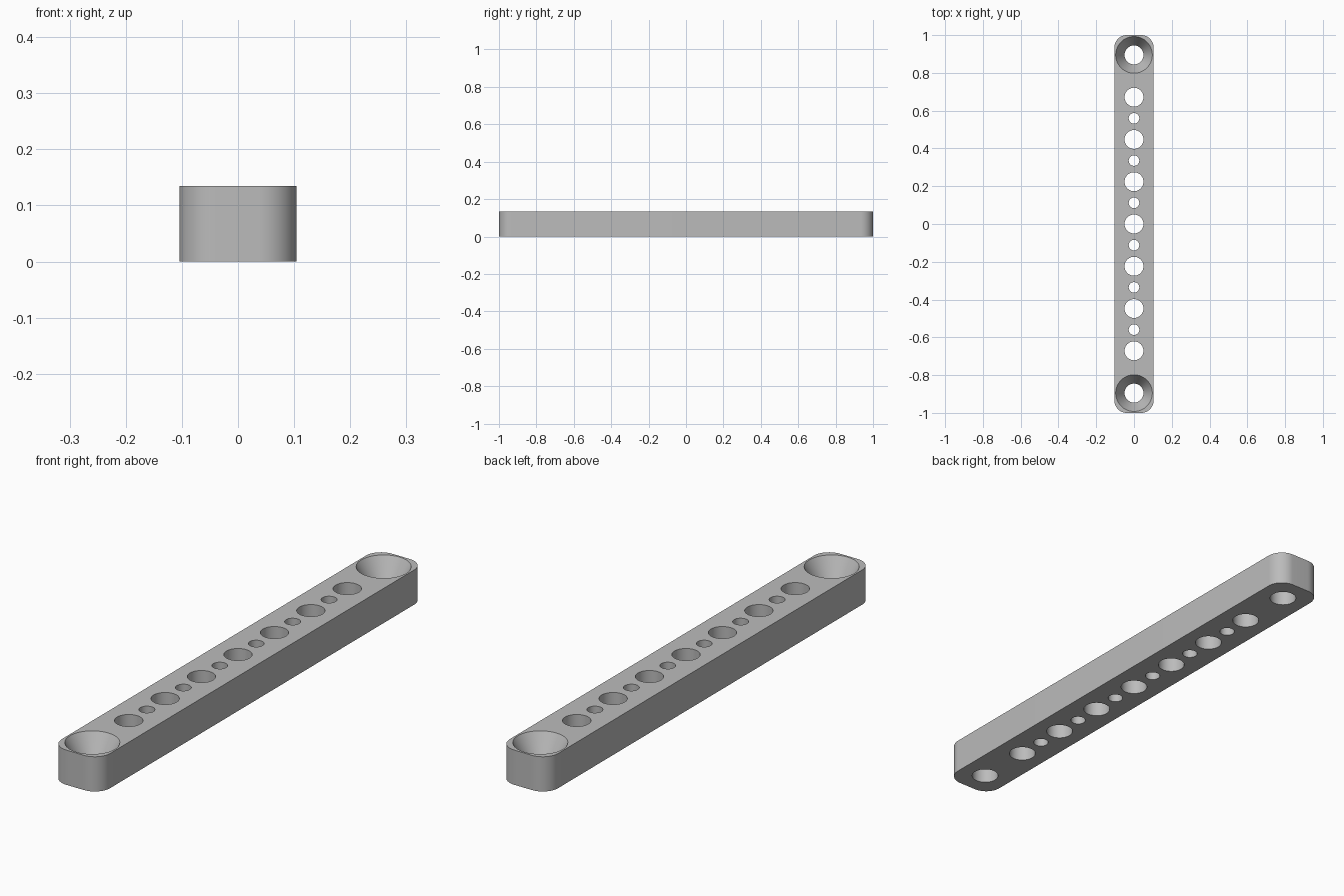
import bpy, bmesh, math

if "Cube" in bpy.data.objects:
    bpy.data.objects.remove(bpy.data.objects["Cube"])

HALF_W, HALF_L, HEIGHT, CORNER = 0.104, 1.0, 0.135, 0.066
PITCH, BIG_R, SMALL_R = 0.2238, 0.05, 0.028
SINK_R, SINK_Z = 0.097, 0.054
SEGS = 64

grey = bpy.data.materials.new("light grey")
grey.use_nodes = True
colour = (0.5, 0.5, 0.5, 1)
grey.diffuse_color = colour
grey.node_tree.nodes["Principled BSDF"].inputs["Base Color"].default_value = colour


def make_object(name, bm):
    bmesh.ops.recalc_face_normals(bm, faces=bm.faces)
    mesh = bpy.data.meshes.new(name)
    bm.to_mesh(mesh)
    bm.free()
    mesh.materials.append(grey)
    obj = bpy.data.objects.new(name, mesh)
    bpy.context.collection.objects.link(obj)
    return obj


def add_lathe(bm, y, profile):
    """Closed solid of revolution about a vertical axis at y."""
    rings = []
    for r, z in profile:
        angles = [2 * math.pi * i / SEGS for i in range(SEGS)]
        rings.append([bm.verts.new((r * math.cos(a), y + r * math.sin(a), z)) for a in angles])
    for low, high in zip(rings, rings[1:]):
        for i in range(SEGS):
            j = (i + 1) % SEGS
            bm.faces.new((low[i], low[j], high[j], high[i]))
    bm.faces.new(rings[0][::-1])
    bm.faces.new(rings[-1])


# Bar: rounded rectangle extruded upwards
bm = bmesh.new()
outline = []
corners = [(1, 1), (-1, 1), (-1, -1), (1, -1)]
for k, (sx, sy) in enumerate(corners):
    for i in range(17):
        a = math.pi / 2 * (k + i / 16)
        outline.append(bm.verts.new((sx * (HALF_W - CORNER) + CORNER * math.cos(a),
                                     sy * (HALF_L - CORNER) + CORNER * math.sin(a), 0)))
base = bm.faces.new(outline)
top = bmesh.ops.extrude_face_region(bm, geom=[base], use_keep_orig=True)
bmesh.ops.translate(bm, vec=(0, 0, HEIGHT),
                    verts=[v for v in top["geom"] if isinstance(v, bmesh.types.BMVert)])
bar = make_object("drilled_bar", bm)

# Cutters: large and small through holes, countersunk holes at the ends
bm = bmesh.new()
LOW, HIGH = -0.05, HEIGHT + 0.05
for i in range(-3, 4):
    add_lathe(bm, i * PITCH, [(BIG_R, LOW), (BIG_R, HIGH)])
for i in range(-3, 3):
    add_lathe(bm, (i + 0.5) * PITCH, [(SMALL_R, LOW), (SMALL_R, HIGH)])
for side in (-1, 1):
    add_lathe(bm, side * 4 * PITCH, [(BIG_R, LOW), (BIG_R, SINK_Z),
                                     (SINK_R, HEIGHT), (SINK_R, HIGH)])
cutter = make_object("hole_cutter", bm)
cutter.hide_render = True

# Drill the bar, then discard the cutter
drill = bar.modifiers.new("drill", "BOOLEAN")
drill.operation = "DIFFERENCE"
drill.solver = "EXACT"
drill.object = cutter
for obj in bpy.context.selected_objects:
    obj.select_set(False)
bpy.context.view_layer.objects.active = bar
bar.select_set(True)
bpy.ops.object.modifier_apply(modifier=drill.name)
bpy.data.objects.remove(cutter)
bpy.ops.object.shade_smooth_by_angle(angle=math.radians(25))
